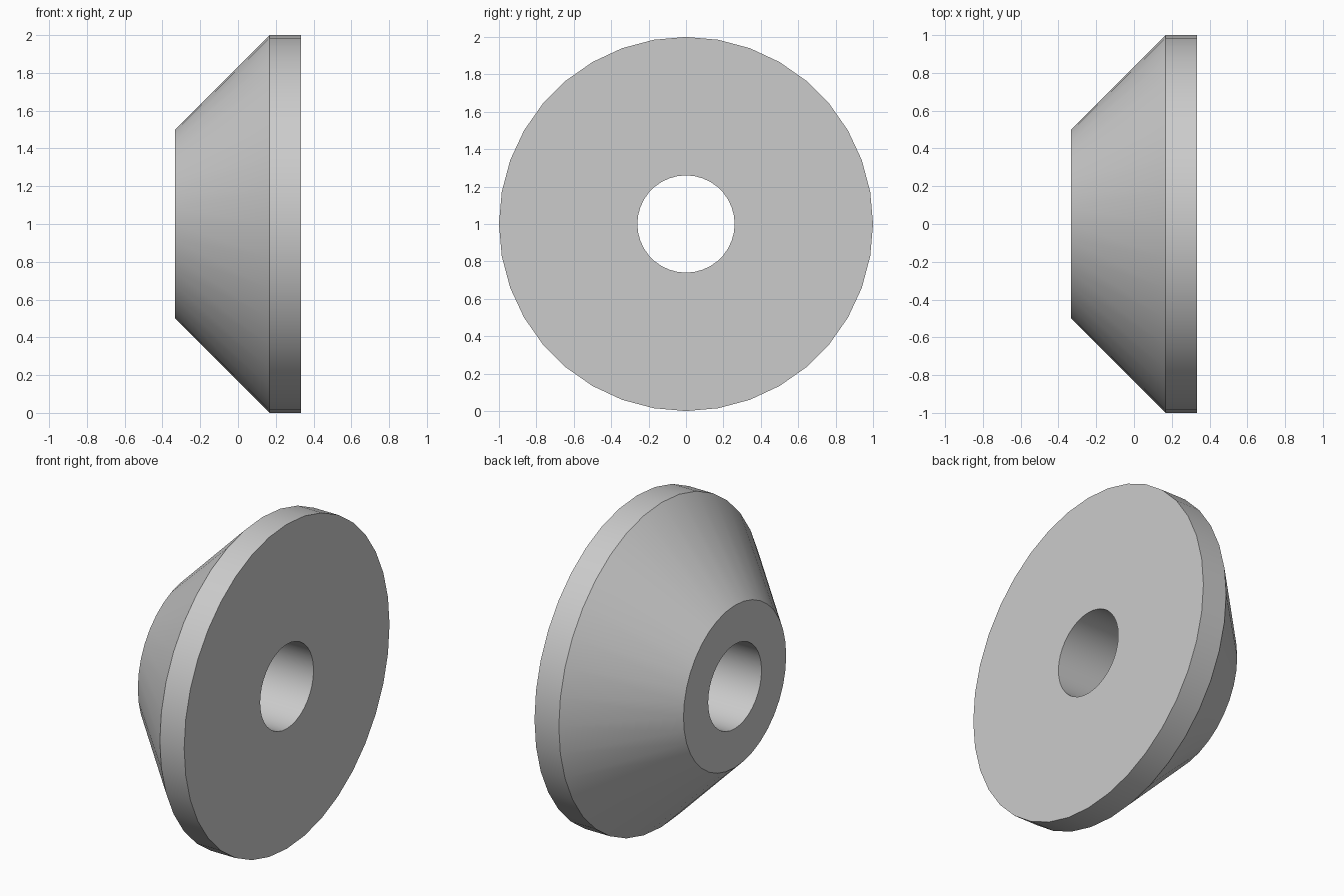
import bpy, bmesh, math
from mathutils import Matrix, Vector

if "Cube" in bpy.data.objects:
    bpy.data.objects.remove(bpy.data.objects["Cube"])

SIDES = 36

# Single plain grey
grey = bpy.data.materials.new("plain_grey")
grey.diffuse_color = (0.6, 0.6, 0.6, 1)
grey.use_nodes = True
grey.node_tree.nodes["Principled BSDF"].inputs["Base Color"].default_value = grey.diffuse_color

# Closed section (x along the axis, radius): bore, small end, cone, rim, large end
section = [(-0.333, 0.26), (-0.333, 0.5), (0.167, 1.0), (0.333, 1.0), (0.333, 0.26)]

# Lathe the section around the x axis
bm = bmesh.new()
rings = []
for i in range(SIDES):
    turn = Matrix.Rotation(2 * math.pi * i / SIDES, 3, 'X')
    rings.append([bm.verts.new(turn @ Vector((x, 0, r)) + Vector((0, 0, 1))) for x, r in section])
for i in range(SIDES):
    a, b = rings[i], rings[(i + 1) % SIDES]
    for j in range(len(section)):
        k = (j + 1) % len(section)
        bm.faces.new((a[j], a[k], b[k], b[j]))
bmesh.ops.recalc_face_normals(bm, faces=bm.faces)

mesh = bpy.data.meshes.new("conical_washer")
bm.to_mesh(mesh)
bm.free()
mesh.materials.append(grey)
washer = bpy.data.objects.new("conical_washer", mesh)
bpy.context.collection.objects.link(washer)

# Smooth round walls, sharp rims
bpy.context.view_layer.objects.active = washer
washer.select_set(True)
bpy.ops.object.shade_smooth_by_angle(angle=math.radians(30))
